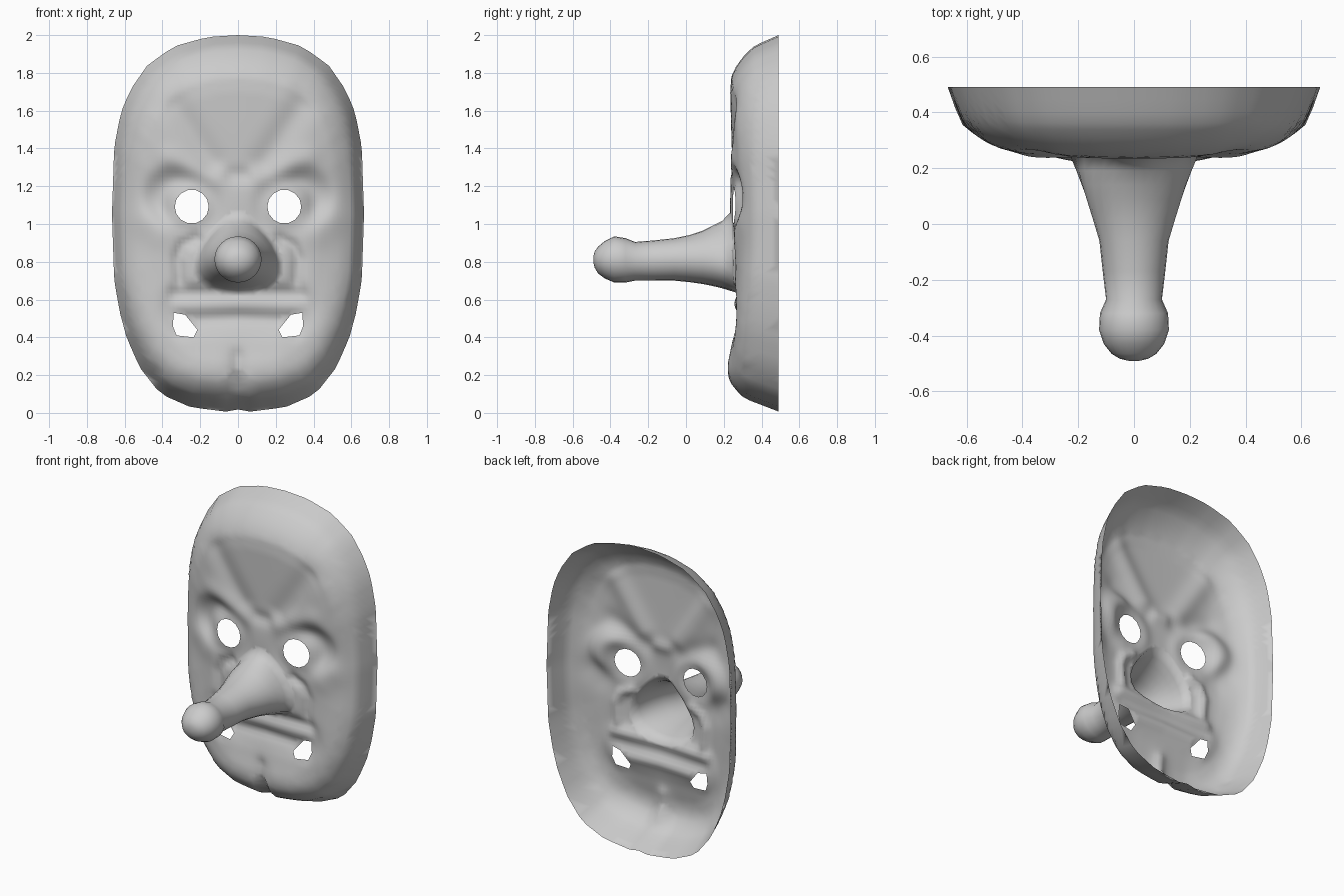
import bpy, bmesh, math
from mathutils import Vector
from mathutils.geometry import delaunay_2d_cdt

cube = bpy.data.objects.get("Cube")
if cube:
    bpy.data.objects.remove(cube, do_unlink=True)

CENTRE_Z = 1.0
GRID = 0.022

# Half outline of the rim, top to chin (x, z)
OUTLINE = [(0, 2), (.16, 1.99), (.34, 1.94), (.48, 1.84), (.57, 1.71), (.62, 1.59),
           (.655, 1.41), (.667, 1.05), (.655, .7), (.625, .53), (.59, .4),
           (.52, .24), (.41, .1), (.25, .03), (.05, .005), (0, .018)]

# Depth from middle to rim: across the cheeks, up the forehead, down the chin
CHEEK = [(0, .25), (.4, .252), (.55, .26), (.65, .272), (.75, .293), (.82, .312),
         (.88, .335), (.92, .355), (.96, .415), (1, .49)]
FOREHEAD = [(0, .25), (.3, .245), (.55, .238), (.7, .234), (.78, .24), (.84, .268),
            (.9, .315), (.945, .365), (1, .49)]
CHIN = [(0, .25), (.6, .25), (.75, .24), (.82, .242), (.87, .258), (.93, .31), (1, .49)]

# Carved strokes: path of x z points, width, depth (negative stands out), edge steepness
STROKES = [
    ([(.33, 1.62), (.14, 1.33)], .07, .02, 2),                           # forehead furrow
    ([(.0, 1.26), (.03, 1.26)], .04, .015, 2),                           # crease over the bridge
    ([(.12, 1.25), (.36, 1.35)], .06, -.012, 2),                         # brow
    ([(.24, 1.09), (.35, 1.15)], .135, .05, 4),                          # eye socket
    ([(.245, 1.09), (.26, 1.095)], .12, -.05, 4),                        # eyeball
    ([(.42, .95), (.48, 1.0)], .08, -.012, 2),                           # cheekbone
    ([(.0, 1.0), (.0, .82)], .24, -.015, 4),                             # nose base
    ([(.22, .92), (.29, .89), (.32, .82), (.31, .7)], .03, .025, 2),     # crease round nostril
    ([(.0, .645), (.33, .635)], .035, .018, 2),                          # groove above the lip
    ([(.0, .55), (.28, .54)], .13, .02, 4),                              # mouth hollow
    ([(.0, .57), (.32, .57)], .035, -.01, 2),                            # upper lip
    ([(.0, .505), (.30, .49), (.3, .44)], .035, .016, 2),                # mouth gap
    ([(.13, .22), (.19, .23)], .12, -.022, 2),                           # chin
    ([(.0, .30), (.0, .02)], .035, .015, 2),                             # chin cleft
    ([(.0, .18), (.0, .02)], .02, .025, 2),
]

# Nose sections from root to tip: y, half width, top, bottom, pear shape
NOSE = [(None, .212, 1.06, .635, .45), (.19, .198, 1.015, .66, .3), (.14, .185, .99, .672, .18),
        (.09, .17, .965, .682, .1), (.02, .148, .942, .692, .04), (-.06, .124, .925, .70, 0),
        (-.17, .112, .913, .70, 0), (-.27, .10, .905, .70, 0), (-.32, .122, .925, .69, 0),
        (-.38, .125, .935, .69, 0), (-.43, .108, .91, .712, 0), (-.465, .08, .88, .738, 0),
        (-.483, .05, .855, .768, 0), (-.49, .02, .83, .795, 0)]


def lerp_table(table, value):
    for (a, fa), (b, fb) in zip(table, table[1:]):
        if value <= b:
            return fa + (fb - fa) * (value - a) / (b - a)
    return table[-1][1]


# Rim radius by angle from the top, following straight rim edges
RADII = []
for a, b in zip(OUTLINE, OUTLINE[1:]):
    for i in range(8):
        x, z = Vector(a).lerp(Vector(b), i / 8)
        RADII.append((math.atan2(x, z - CENTRE_Z), math.hypot(x, z - CENTRE_Z)))
RADII.append((math.pi, CENTRE_Z - OUTLINE[-1][1]))


def reach(x, z):
    """Share of the way from the middle to the rim."""
    angle = math.atan2(abs(x), z - CENTRE_Z)
    return math.hypot(x, z - CENTRE_Z) / lerp_table(RADII, angle)


def distance(p, a, b):
    a, b = Vector(a), Vector(b)
    t = max(0, min(1, (p - a).dot(b - a) / (b - a).length_squared))
    return (p - a - (b - a) * t).length


def height(x, z):
    s = reach(x, z)
    r = math.hypot(x, z - CENTRE_Z)
    v = ((z - CENTRE_Z) / r) ** 2 if r > 1e-6 else 0
    upright = FOREHEAD if z > CENTRE_Z else CHIN
    y = lerp_table(CHEEK, s) * (1 - v) + lerp_table(upright, s) * v
    fade = min(1, max(0, (1 - s) / .12))
    p = Vector((abs(x), z))
    for path, width, depth, steep in STROKES:
        d = min(distance(p, a, b) for a, b in zip(path, path[1:]))
        y += fade * depth * math.exp(-(d / width) ** steep)
    return y


def inside(loop, x, z):
    hit = False
    for a, b in zip(loop, loop[1:] + loop[:1]):
        if (a[1] > z) != (b[1] > z) and x < a[0] + (b[0] - a[0]) * (z - a[1]) / (b[1] - a[1]):
            hit = not hit
    return hit


def near(loop, x, z, gap):
    return any(distance(Vector((x, z)), a, b) < gap for a, b in zip(loop, loop[1:] + loop[:1]))


def nose_ring(width, top, bottom, pear, count=24):
    mid, half = (top + bottom) / 2, (top - bottom) / 2
    angles = [math.tau * i / count for i in range(count)]
    return [(width * math.sin(t) * (1 - pear * math.cos(t)), mid + half * math.cos(t))
            for t in angles]


def rim_ring(s, count):
    ring = []
    for i in range(count):
        t = math.tau * i / count
        r = s * lerp_table(RADII, abs(math.atan2(math.sin(t), math.cos(t))))
        ring.append((r * math.sin(t), CENTRE_Z + r * math.cos(t)))
    return ring


# Openings: eyes, mouth corners and nose root
eye = [(.245 + .09 * math.cos(math.tau * i / 14), 1.092 + .09 * math.sin(math.tau * i / 14))
       for i in range(14)]
mouth_corner = [(.34, .53), (.28, .52), (.215, .44), (.235, .4), (.325, .41), (.345, .46)]
holes = [nose_ring(*NOSE[0][1:])]
for loop in (eye, mouth_corner):
    holes += [loop, [(-x, z) for x, z in loop]]

# Flat layout: rim, openings, bands near the rim and an even grid
points, edges = [], []
for loop in [rim_ring(1, 96)] + holes:
    start, n = len(points), len(loop)
    points += loop
    edges += [(start + i, start + (i + 1) % n) for i in range(n)]
for s in (.98, .96, .94, .92, .89, .86, .83):
    points += rim_ring(s, 96)
for i in range(-30, 31):
    for j in range(91):
        x, z = i * GRID, j * GRID
        if reach(x, z) < .81 and not any(
                inside(h, x, z) or near(h, x, z, .009) for h in holes):
            points.append((x, z))

result = delaunay_2d_cdt([Vector(p) for p in points], edges, [], 0, 1e-5)
flat, triangles = result[0], result[2]

# Mask shell
bm = bmesh.new()
verts = [bm.verts.new((p.x, height(p.x, p.y), p.y)) for p in flat]
for tri in triangles:
    cx = sum(flat[i].x for i in tri) / 3
    cz = sum(flat[i].y for i in tri) / 3
    if reach(cx, cz) < 1.001 and not any(inside(h, cx, cz) for h in holes):
        bm.faces.new([verts[i] for i in tri])

# Long hollow nose, welded to the shell
rings = []
for y, *section in NOSE:
    rings.append([bm.verts.new((x, height(x, z) if y is None else y, z))
                  for x, z in nose_ring(*section)])
for back, front in zip(rings, rings[1:]):
    for i in range(len(back)):
        k = (i + 1) % len(back)
        bm.faces.new((back[k], back[i], front[i], front[k]))
bm.faces.new(rings[-1][::-1])
bmesh.ops.remove_doubles(bm, verts=bm.verts[:], dist=.0005)
bmesh.ops.delete(bm, geom=[v for v in bm.verts if not v.link_faces], context='VERTS')
for face in bm.faces:
    face.smooth = True

mesh = bpy.data.meshes.new("long_nosed_mask")
bm.to_mesh(mesh)
bm.free()
mask = bpy.data.objects.new("long_nosed_mask", mesh)
bpy.context.collection.objects.link(mask)

# Plain grey finish
grey = bpy.data.materials.new("plain_grey")
grey.use_nodes = True
colour = (.6, .6, .6, 1)
grey.diffuse_color = colour
grey.node_tree.nodes["Principled BSDF"].inputs["Base Color"].default_value = colour
mesh.materials.append(grey)
